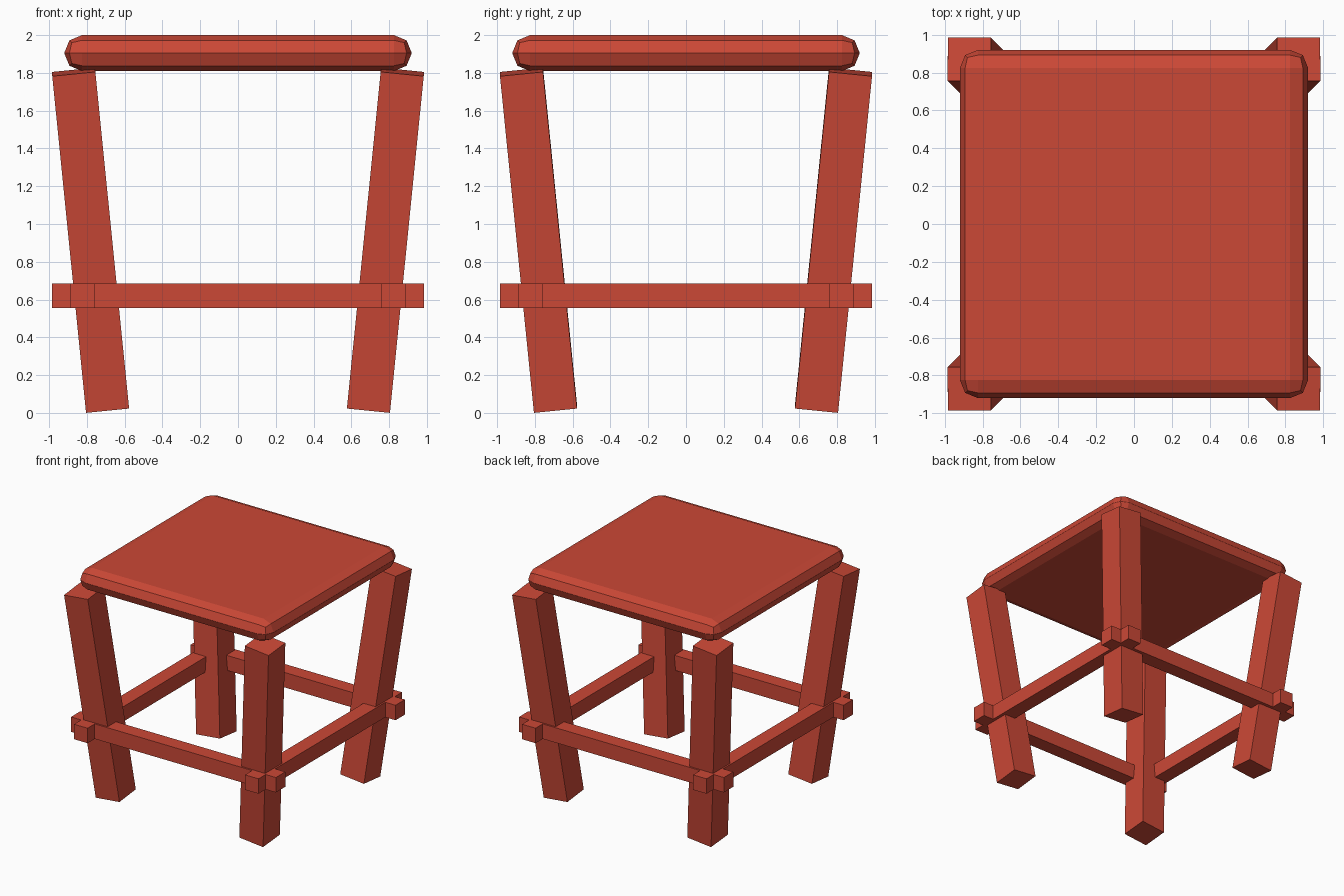
import bpy

if "Cube" in bpy.data.objects:
    bpy.data.objects.remove(bpy.data.objects["Cube"])

paint = bpy.data.materials.new("red_paint")
paint.diffuse_color = (0.6, 0.065, 0.037, 1)
paint.use_nodes = True
paint.node_tree.nodes["Principled BSDF"].inputs["Base Color"].default_value = paint.diffuse_color


def box(name, size, loc, rot=(0, 0, 0)):
    bpy.ops.mesh.primitive_cube_add(size=1, location=loc, rotation=rot)
    ob = bpy.context.object
    ob.name = name
    ob.scale = size
    bpy.ops.object.transform_apply(location=False, rotation=False, scale=True)
    ob.data.materials.append(paint)
    return ob


# Seat: slab with fully rounded two-segment edges
seat = box("seat", (1.84, 1.84, 0.19), (0, 0, 1.905))
bevel = seat.modifiers.new("rounded_edges", 'BEVEL')
bevel.width = 0.0945
bevel.segments = 2

# Four legs splayed outward toward the seat
TILT = 0.1
for sy, depth in ((-1, "front"), (1, "back")):
    for sx, side in ((-1, "left"), (1, "right")):
        box(f"{depth}_{side}_leg", (0.229, 0.229, 1.8),
            (sx * 0.781, sy * 0.781, 0.914), (-sy * TILT, sx * TILT, 0))

# Stretchers crossing at the corners
for s, depth, side in ((-1, "front", "left"), (1, "back", "right")):
    box(f"{depth}_stretcher", (1.97, 0.13, 0.13), (0, s * 0.822, 0.62))
    box(f"{side}_stretcher", (0.13, 1.97, 0.13), (s * 0.822, 0, 0.62))
